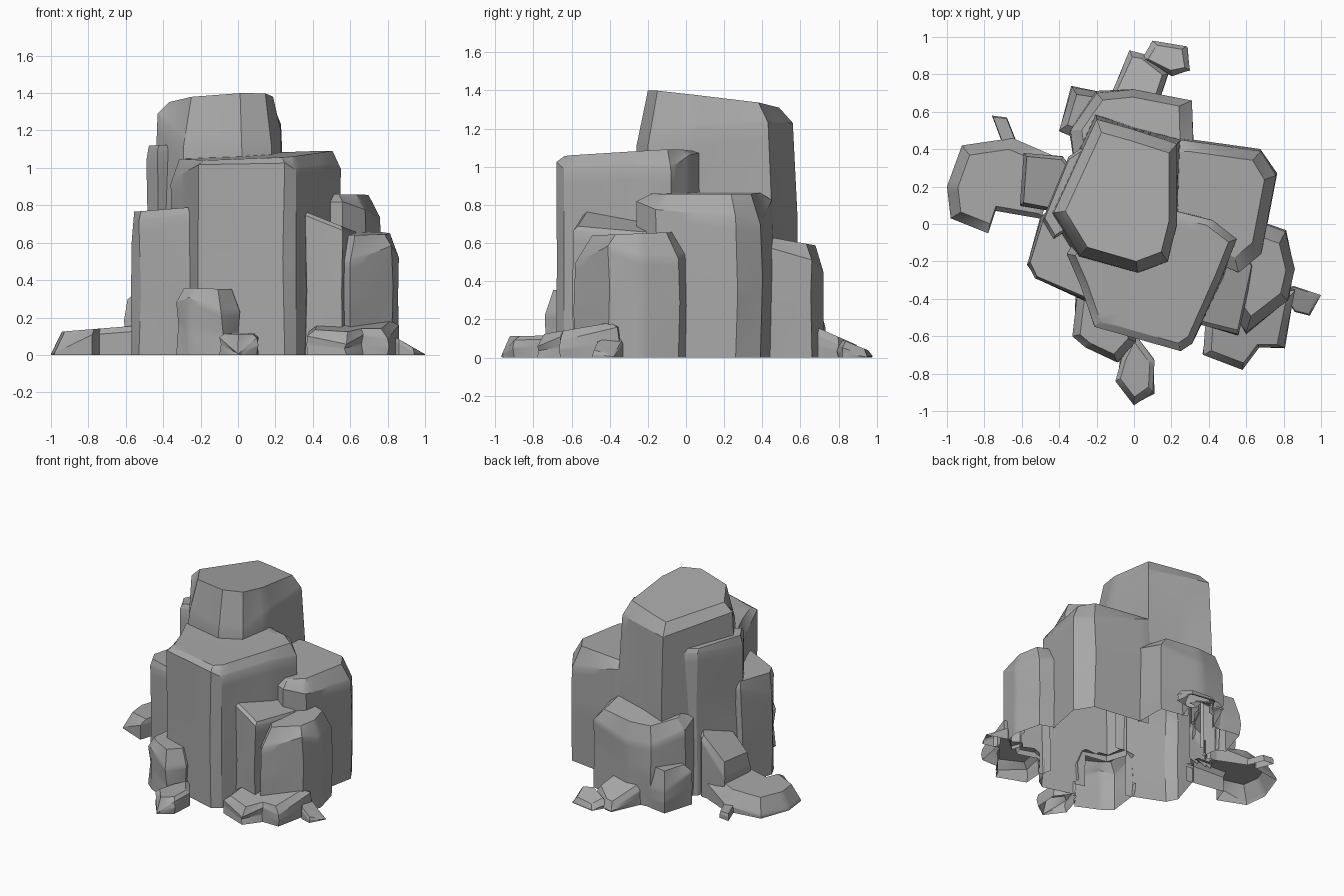
import bpy
import bmesh
import random
from mathutils import Vector
from mathutils.bvhtree import BVHTree

random.seed(4)
UP = Vector((0, 0, 1))

default_cube = bpy.data.objects.get("Cube")
if default_cube:
    bpy.data.objects.remove(default_cube, do_unlink=True)

# Single stone colour shared by every rock
stone = bpy.data.materials.new("grey stone")
stone.use_nodes = True
stone.diffuse_color = (.39, .39, .39, 1)
stone.node_tree.nodes["Principled BSDF"].inputs["Base Color"].default_value = stone.diffuse_color

rocks = {}


def rock(name, crown, outline, inset=.1, drop=.05, flare=.0, rough=.012):
    """Build a chiselled, open-bottomed rock from a plan outline.

    crown is the plane of the top: height, slope along x, slope along y.
    Each outline point is (x, y) or (x, y, own drop from crown to shoulder).
    inset shrinks the crown towards the middle, flare widens the foot.
    """
    plan = [Vector((point[0], point[1], 0)) for point in outline]
    middle = sum(plan, Vector()) / len(plan)

    def crown_height(spot):
        height, slope_x, slope_y = crown
        return max(height + slope_x * spot.x + slope_y * spot.y, .01)

    foot, waist, shoulder, top = [], [], [], []
    for point, spot in zip(outline, plan):
        fall = point[2] if len(point) > 2 else drop
        level = max(crown_height(spot) - fall, .005)
        base = spot + (spot - middle) * flare
        jitter = Vector((random.uniform(-rough, rough), random.uniform(-rough, rough), 0))
        foot.append(base)
        waist.append((base + spot) / 2 + jitter + UP * level * random.uniform(.45, .65))
        shoulder.append(spot + UP * level)
        rim = spot.lerp(middle, inset)
        rim.z = max(crown_height(rim), level)
        top.append(rim)

    # Stack the rings, bridge them and cap both ends
    bm = bmesh.new()
    rings = [[bm.verts.new(v) for v in ring] for ring in (foot, waist, shoulder, top)]
    count = len(outline)
    for low, high in zip(rings, rings[1:]):
        for i in range(count):
            j = (i + 1) % count
            bm.faces.new((low[i], low[j], high[j], high[i]))
    underside = bm.faces.new(rings[0][::-1])
    crown_face = bm.faces.new(rings[-1])
    bmesh.ops.recalc_face_normals(bm, faces=bm.faces[:])
    bmesh.ops.delete(bm, geom=[underside], context="FACES_ONLY")
    bmesh.ops.triangulate(bm, faces=[crown_face])

    mesh = bpy.data.meshes.new(name)
    bm.to_mesh(mesh)
    mesh.materials.append(stone)
    obj = bpy.data.objects.new(name, mesh)
    bpy.context.collection.objects.link(obj)
    rocks[obj] = BVHTree.FromBMesh(bm)
    bm.free()


def buried(point, obj):
    """True when the point lies inside any rock other than obj."""
    for other, tree in rocks.items():
        if other is not obj:
            normal = tree.ray_cast(point + UP * .002, UP)[1]
            if normal and normal.z > 0:
                return True
    return False


# Tall central stones
rock("peak", (1.375, .04, -.12),
     [(-.43, .06, .06), (-.29, -.17, .26), (.02, -.26, .3), (.18, -.2, .3),
      (.23, .0, .19), (.23, .43, .1), (-.02, .51, .08), (-.2, .56, .07)],
     inset=.16, flare=.08)
rock("peak_side_slab", (1.12, .0, -.05),
     [(-.49, .02, .08), (-.43, -.08), (-.15, .1), (-.2, .46), (-.35, .36)],
     inset=.08, drop=.03)

# Large buttresses around the peak
rock("front_buttress", (1.07, .05, .04),
     [(-.36, -.16, .13), (-.29, -.32, .07), (-.21, -.55, .02), (.25, -.68, .03),
      (.31, -.64, .07), (.47, -.28, .07), (.55, -.08, .1), (.42, .02, .03),
      (.1, .1, .0), (-.2, .1, .0)],
     inset=.1)
rock("left_buttress", (.87, -.02, .0),
     [(.2, -.1), (.56, -.26, .04), (.68, -.16, .08), (.76, .26, .12),
      (.68, .39, .16), (.25, .45, .04), (.0, .43)],
     inset=.2)
rock("right_shelf", (.81, .08, .0),
     [(-.57, -.21, .18), (-.53, -.29, .05), (-.13, -.46, .02), (.0, -.1), (-.2, .2),
      (-.49, .05, .05)],
     inset=.06, drop=.03)
rock("back_buttress", (.71, .0, -.18),
     [(.32, .3), (.31, .66, .08), (.0, .72, .13), (-.2, .7, .13), (-.34, .5, .08),
      (-.3, .2)],
     inset=.2, drop=.04)

# Columns on the left front corner
rock("inner_column", (.91, -.4, .0),
     [(.36, -.54), (.56, -.59), (.64, -.22), (.55, -.05), (.3, -.1)],
     inset=.08, drop=.02)
rock("outer_column", (.66, .0, .04),
     [(.54, -.5, .14), (.6, -.58, .14), (.82, -.41, .06), (.86, -.24, .13),
      (.81, -.04, .14), (.7, .0, .12), (.5, -.1)],
     inset=.28)

# Boulders round the foot
rock("front_boulder", (.35, -.03, .0),
     [(-.33, -.6, .08), (-.26, -.66, .05), (-.09, -.74, .13), (.01, -.63, .12),
      (.0, -.4), (-.3, -.35)],
     inset=.25)
rock("front_pebble", (.13, .0, .02),
     [(-.1, -.84), (.0, -.97, .13), (.1, -.9), (.11, -.73), (.0, -.58), (-.06, -.7)],
     inset=.25, drop=.02)
rock("left_low_ledge", (.25, .0, .17),
     [(.38, -.55), (.37, -.7), (.58, -.78, .06), (.67, -.66), (.8, -.66, .05),
      (.86, -.36), (.6, -.3)],
     inset=.18, drop=.03)
rock("left_shard", (.6, -.6, .0),
     [(.78, -.36), (.86, -.47), (.94, -.49), (1, -.38), (.85, -.33)],
     inset=.1, drop=.02, rough=.0)
rock("back_corner_boulder", (.3, .0, .0),
     [(-.4, .5), (-.2, .4), (-.12, .69, .1), (-.2, .71, .15), (-.33, .73, .14)],
     inset=.3)
rock("back_low_rock", (.46, .0, -.44),
     [(.12, .62), (.18, .8), (.04, .91), (-.02, .92), (-.13, .68)],
     inset=.2, drop=.04)
rock("back_shard", (.42, .0, -.4),
     [(.04, .88), (.1, .98), (.28, .95), (.3, .82), (.2, .8)],
     inset=.25, drop=.04)

# Spreading apron of stone on the right side
rock("right_apron", (.2, .08, .0),
     [(-.92, .42, .11), (-1, .2, .12), (-.98, .03, .11), (-.78, -.05), (-.74, .07),
      (-.45, .02), (-.35, .33), (-.65, .46, .1)],
     inset=.22, drop=.03, rough=.0)
rock("right_apron_rise", (.77, .8, .0),
     [(-.61, .1, .1), (-.4, .06), (-.25, .2), (-.38, .36), (-.59, .38, .1)],
     inset=.12, drop=.04)
rock("right_shard", (.05, .0, .0),
     [(-.76, .58), (-.7, .42), (-.62, .42), (-.68, .57)],
     inset=.1, drop=.02, rough=.0)

# Trim the surface buried inside neighbouring rocks, then shade with crisp edges
bpy.ops.object.select_all(action="DESELECT")
for obj in rocks:
    bm = bmesh.new()
    bm.from_mesh(obj.data)
    bmesh.ops.subdivide_edges(bm, edges=bm.edges[:], cuts=5, use_grid_fill=True)
    inside = {v for v in bm.verts if buried(v.co, obj)}
    hidden = [face for face in bm.faces if inside.issuperset(face.verts)]
    bmesh.ops.delete(bm, geom=hidden, context="FACES")
    bm.to_mesh(obj.data)
    bm.free()
    obj.select_set(True)
    bpy.context.view_layer.objects.active = obj
bpy.ops.object.shade_smooth_by_angle(angle=.5)
